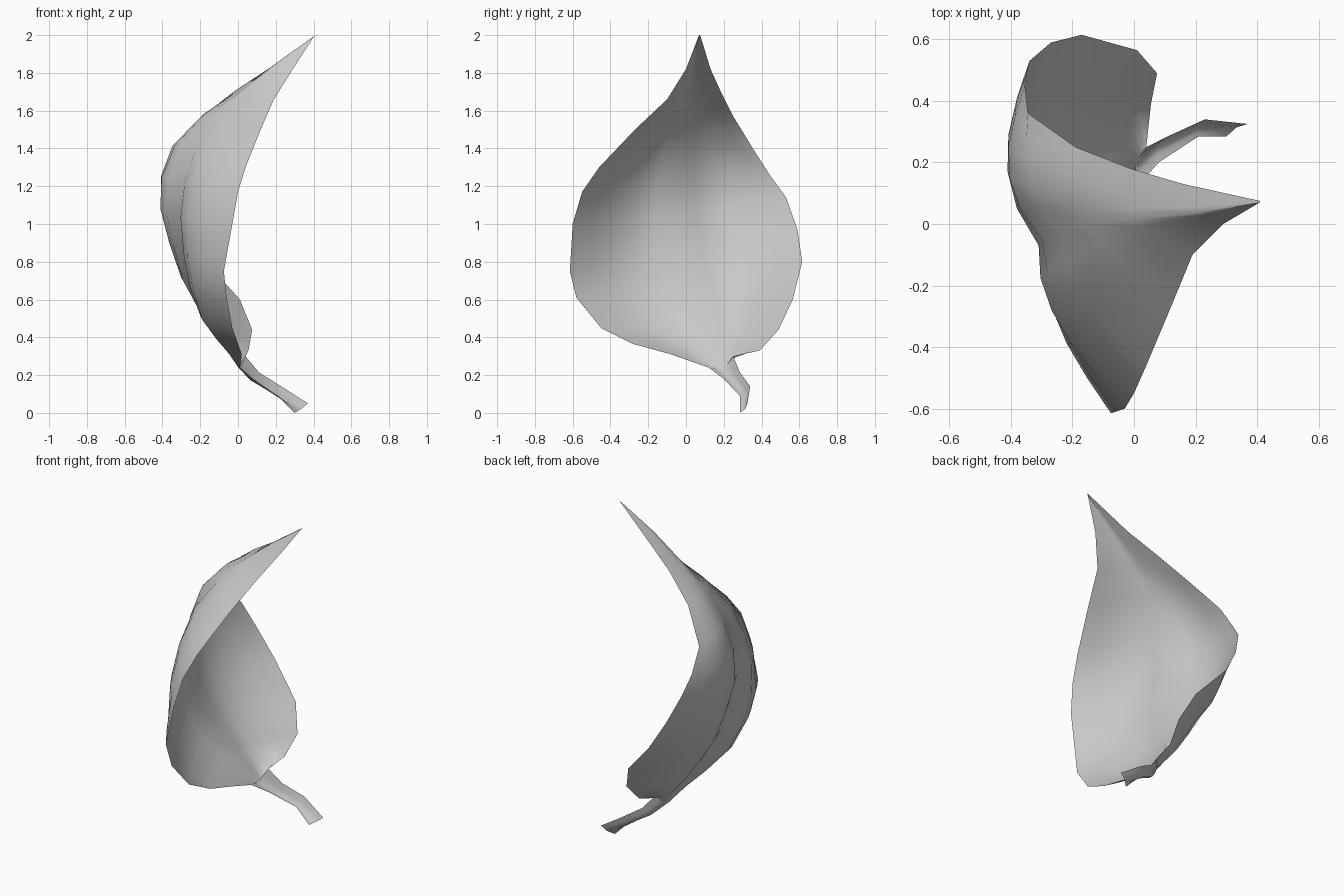
import bpy, bmesh, math
from mathutils import Vector

# Each row: front edge, midrib, back edge, then front and back bulge
ROWS = [
    ((.40, .065, 1.99), (.41, .07, 2.0), (.41, .075, 2.0), 0, 0),
    ((.29, .0, 1.82), (.20, .035, 1.85), (.16, .13, 1.82), .0, .0),
    ((.19, -.10, 1.66), (.0, .015, 1.69), (-.01, .18, 1.71), .01, .0),
    ((.12, -.27, 1.5), (-.14, .0, 1.57), (-.19, .25, 1.57), .03, .02),
    ((.04, -.46, 1.3), (-.25, -.03, 1.40), (-.345, .36, 1.39), .05, .05),
    ((0, -.55, 1.17), (-.30, -.05, 1.22), (-.355, .45, 1.25), .06, .085),
    ((-.03, -.6, 1.0), (-.31, -.07, 1.05), (-.34, .53, 1.14), .07, .09),
    ((-.075, -.615, .75), (-.28, -.05, .88), (-.27, .59, .97), .07, .09),
    ((-.06, -.58, .61), (-.245, .0, .70), (-.17, .615, .80), .07, .09),
    ((-.03, -.45, .45), (-.19, .06, .57), (.01, .565, .60), .07, .09),
    ((0, -.28, .365), (-.12, .12, .45), (.075, .49, .44), .05, .07),
    ((.02, -.08, .31), (-.05, .165, .34), (.055, .39, .33), .03, .03),
    ((.01, .12, .24), (.01, .20, .235), (.04, .25, .30), .005, .005),
]
STEM = [
    ROWS[-1],
    ((.08, .20, .18), (.07, .25, .17), (.11, .285, .215), .005, .005),
    ((.21, .285, .09), (.20, .31, .095), (.23, .34, .14), .005, .005),
    ((.30, .285, .0), (.335, .315, .022), (.37, .325, .05), .0, .0),
]

grey = bpy.data.materials.new("leaf_grey")
grey.diffuse_color = (.58, .58, .58, 1)


def half(mid, edge, bulge, normal, n):
    """Points from midrib (excluded) out to an edge, bulging along normal."""
    pts = []
    for k in range(1, n + 1):
        t = k / n
        pts.append(mid.lerp(edge, t) + normal * bulge * math.sin(math.pi * t ** .85))
    return pts


def sheet(name, rows, n):
    bm = bmesh.new()
    mids = [Vector(r[1]) for r in rows]
    grid = []
    for i, (f, m, b, bf, bb) in enumerate(rows):
        t = mids[min(i + 1, len(rows) - 1)] - mids[max(i - 1, 0)]
        normal = Vector((t.z, 0, -t.x)).normalized()   # towards the outer side
        m = Vector(m)
        pts = half(m, Vector(f), bf, normal, n)[::-1] + [m] + half(m, Vector(b), bb, normal, n)
        grid.append([bm.verts.new(p) for p in pts])
    for r0, r1 in zip(grid, grid[1:]):
        for k in range(2 * n):
            bm.faces.new((r0[k], r1[k], r1[k + 1], r0[k + 1]))
    for face in bm.faces:
        face.smooth = True
    me = bpy.data.meshes.new(name)
    bm.to_mesh(me)
    bm.free()
    me.materials.append(grey)
    ob = bpy.data.objects.new(name, me)
    bpy.context.collection.objects.link(ob)
    return ob


# Cupped blade with a creased midrib, and a channelled stem
sheet("leaf_blade", ROWS, 5)
sheet("leaf_stem", STEM, 2)
